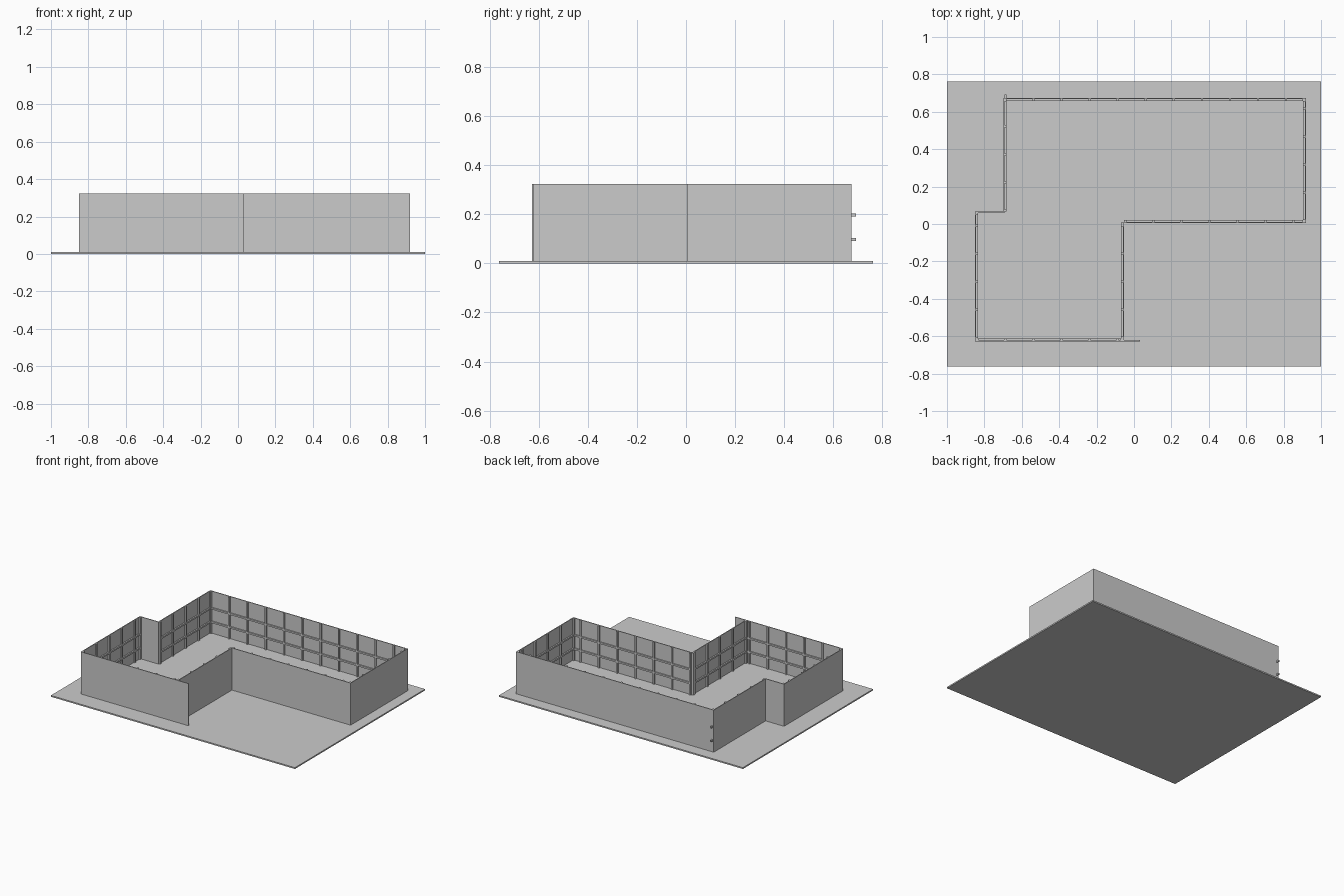
import bpy
from mathutils import Matrix, Vector

cube = bpy.data.objects.get("Cube")
if cube:
    bpy.data.objects.remove(cube, do_unlink=True)

grey = bpy.data.materials.new("plain grey")
grey.use_nodes = True
COLOUR = (0.6, 0.6, 0.6, 1)
grey.diffuse_color = COLOUR
grey.node_tree.nodes["Principled BSDF"].inputs["Base Color"].default_value = COLOUR

BASE, TOP = 0.01, 0.322     # wall foot and wall top
SKIN, DEPTH = 0.006, 0.010  # panel thickness, framing depth
WIDTH, STEP = 0.012, 0.15   # batten width, stud spacing


def box(name, low, high):
    """Axis-aligned box between two corners."""
    low, high = Vector(low), Vector(high)
    bpy.ops.mesh.primitive_cube_add(size=1)
    ob = bpy.context.object
    ob.name = name
    ob.data.transform(Matrix.Translation((low + high) / 2)
                      @ Matrix.Diagonal((*(high - low), 1)))
    ob.data.materials.append(grey)
    return ob


def wall(name, axis, face, inward, start, end, framed=True,
         frame_start=None, frame_end=None):
    """Panel along an axis, with studs and two rails on its inner side."""
    def piece(label, a, b, d0, d1, z0, z1):
        d0, d1 = sorted((face + inward * d0, face + inward * d1))
        if axis == "x":
            box(label, (a, d0, z0), (b, d1, z1))
        else:
            box(label, (d0, a, z0), (d1, b, z1))

    piece(name + "_panel", start, end, 0, SKIN, BASE, TOP)
    if not framed:
        return
    a = start + SKIN if frame_start is None else frame_start
    b = end - SKIN if frame_end is None else frame_end
    for z in (0.096, 0.197):
        piece(name + "_rail", a, b, SKIN, SKIN + DEPTH,
              z - WIDTH / 2, z + WIDTH / 2)
    s = a
    stop = min(b, end) - WIDTH
    while s < stop:
        piece(name + "_stud", s, s + WIDTH, SKIN, SKIN + DEPTH, BASE, TOP)
        s += STEP
    piece(name + "_stud", stop, stop + WIDTH, SKIN, SKIN + DEPTH, BASE, TOP)


# Ground slab
box("base_slab", (-1, -0.762, 0), (1, 0.762, BASE))

# Perimeter walls of the stepped floor plan
wall("back_wall", "x", 0.674, -1, -0.699, 0.92)
wall("left_wall", "y", 0.92, -1, 0.005, 0.674)
wall("inner_front_wall", "x", 0.005, 1, -0.068, 0.92, frame_start=-0.053)
wall("inner_side_wall", "y", -0.053, -1, -0.62, 0.011)
wall("front_wall", "x", -0.627, 1, -0.85, 0.033, frame_end=-0.06)
wall("right_front_wall", "y", -0.85, 1, -0.621, 0.066)
wall("step_wall", "x", 0.066, -1, -0.844, -0.693, framed=False)
wall("right_back_wall", "y", -0.699, 1, 0.06, 0.668, frame_end=0.693)
